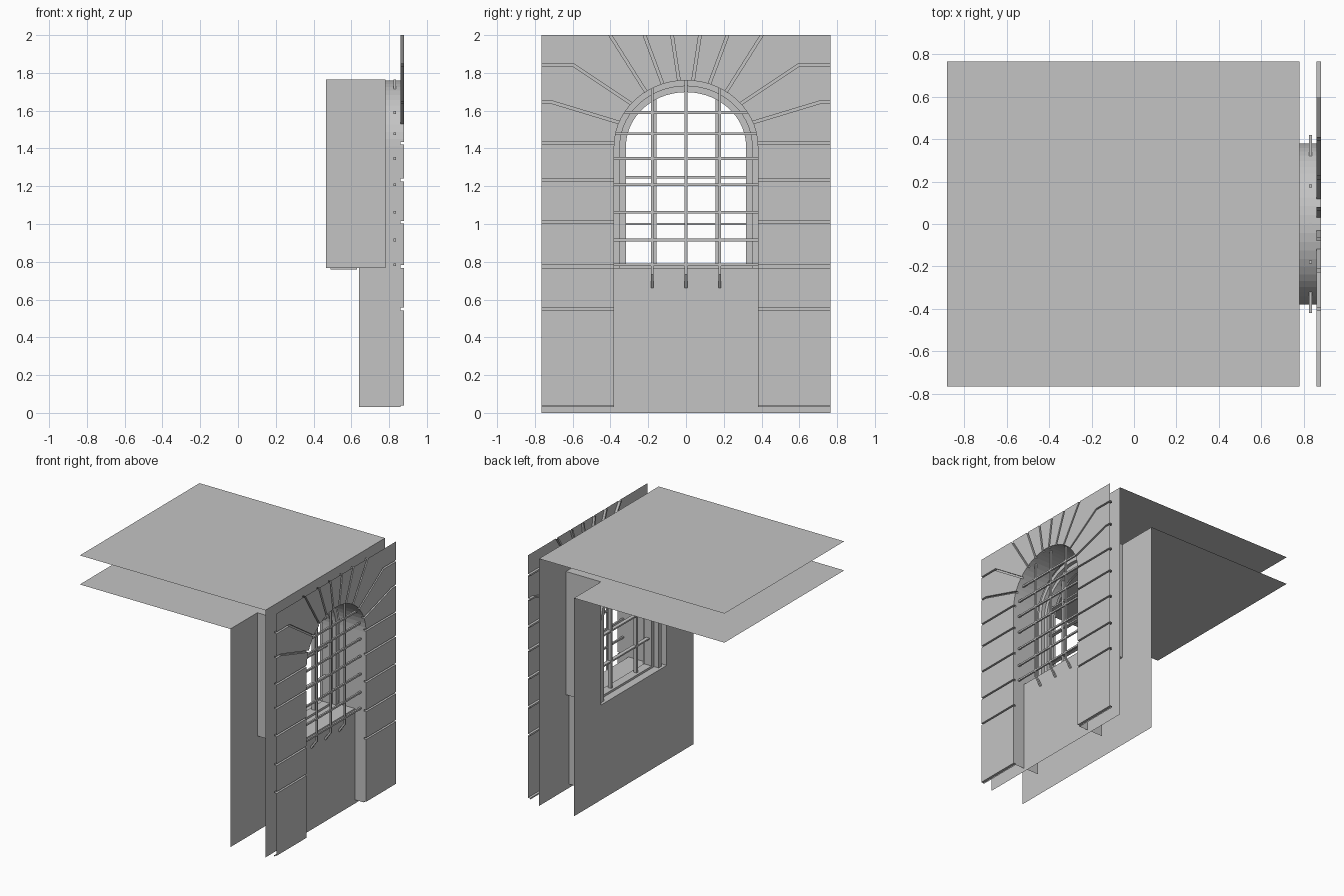
import bpy, bmesh
from math import cos, sin, pi
from mathutils import Vector

cube = bpy.data.objects.get("Cube")
if cube:
    bpy.data.objects.remove(cube, do_unlink=True)

stone = bpy.data.materials.new("stone_grey")
stone.use_nodes = True
GREY = (0.55, 0.55, 0.55, 1)
stone.diffuse_color = GREY
stone.node_tree.nodes["Principled BSDF"].inputs["Base Color"].default_value = GREY

HALF = 0.765                 # half width of the bay
OUT, WALL, ROOM = 0.88, 0.78, 0.467   # facade, wall and room planes in x
SILL, HEAD, JAMB = 0.768, 1.765, 0.42


def finish(name, bm, solid=True):
    if solid:
        bmesh.ops.recalc_face_normals(bm, faces=bm.faces)
    mesh = bpy.data.meshes.new(name)
    bm.to_mesh(mesh)
    bm.free()
    mesh.materials.append(stone)
    obj = bpy.data.objects.new(name, mesh)
    bpy.context.collection.objects.link(obj)
    return obj


def prism(bm, outline, axis, a, b):
    """Extrude an outline along x (outline in y, z) or y (outline in x, z)."""
    def place(p, d):
        return (d, p[0], p[1]) if axis == "x" else (p[0], d, p[1])
    face = bm.faces.new([bm.verts.new(place(p, a)) for p in outline])
    new = bmesh.ops.extrude_face_region(bm, geom=[face])["geom"]
    move = Vector(place((0, 0), b - a))
    bmesh.ops.translate(bm, vec=move, verts=[v for v in new if isinstance(v, bmesh.types.BMVert)])
    if not face.is_valid or len(face.link_loops if hasattr(face, "link_loops") else face.loops) == 0:
        return
    if all(len(e.link_faces) < 2 for e in face.edges):
        bm.faces.new(list(face.verts))


def ribbon(path, width):
    """Outline of a mitred strip that follows a path."""
    pts = [Vector(p) for p in path]
    left, right = [], []
    for i, p in enumerate(pts):
        dirs = [(pts[k + 1] - pts[k]).normalized() for k in (i - 1, i) if 0 <= k < len(pts) - 1]
        normals = [Vector((-d.y, d.x)) for d in dirs]
        n = sum(normals, Vector((0, 0))).normalized()
        n *= width / 2 / n.dot(normals[0])
        left.append(p + n)
        right.append(p - n)
    return left + right[::-1]


def arch(w, base, segments=28, spring=1.41):
    """Round-headed outline, from the left foot to the right foot."""
    rise = 1.76 - (0.38 - w) - spring
    curve = [(-w * cos(pi * i / segments), spring + rise * sin(pi * i / segments))
             for i in range(segments + 1)]
    return [(-w, base)] + curve + [(w, base)]


def box(bm, x, y, z):
    prism(bm, [(y[0], z[0]), (y[1], z[0]), (y[1], z[1]), (y[0], z[1])], "x", *x)


def quad(bm, *corners):
    bm.faces.new([bm.verts.new(c) for c in corners])


def wall(name, x, top):
    """Thin upright wall with a rectangular window opening."""
    bm = bmesh.new()
    parts = [(-HALF, -JAMB, 0, top), (JAMB, HALF, 0, top), (-JAMB, JAMB, 0, SILL)]
    if top > HEAD:
        parts.append((-JAMB, JAMB, HEAD, top))
    for y0, y1, z0, z1 in parts:
        quad(bm, (x, y0, z0), (x, y1, z0), (x, y1, z1), (x, y0, z1))
    finish(name, bm, False)


def slab(name, x1, z):
    bm = bmesh.new()
    quad(bm, (-OUT, -HALF, z), (x1, -HALF, z), (x1, HALF, z), (-OUT, HALF, z))
    finish(name, bm, False)


# Roof, ceiling and the two walls
slab("roof", WALL, 2.0)
slab("ceiling", ROOM, HEAD)
wall("outer_wall", WALL, 2.0)
wall("inner_wall", ROOM, HEAD)

# Window recess between the walls
bm = bmesh.new()
ring = [(-JAMB, SILL), (JAMB, SILL), (JAMB, HEAD), (-JAMB, HEAD)]
for (y0, z0), (y1, z1) in zip(ring, ring[1:] + ring[:1]):
    quad(bm, (ROOM, y0, z0), (ROOM, y1, z1), (WALL, y1, z1), (WALL, y0, z0))
finish("window_recess", bm, False)

# Stone facade with an arched opening
BASE = 0.03
bm = bmesh.new()
prism(bm, [(-HALF, BASE)] + arch(0.38, BASE) + [(HALF, BASE), (HALF, 2), (-HALF, 2)], "x", 0.64, OUT)
facade = finish("stone_facade", bm)

# Joints between the stone blocks
joints = [[(0.8, z), (0.36, z)] for z in (0.55, 0.775, 1.01, 1.233, 1.428)]
joints += [[(0.8, 0.02), (0.36, 0.02)],
           [(0.8, 1.645), (0.71, 1.645), (0.33, 1.53)],
           [(0.8, 1.843), (0.6, 1.843), (0.28, 1.63)],
           [(0.427, 2.04), (0.2, 1.68)],
           [(0.235, 2.04), (0.112, 1.71)],
           [(0.08, 2.04), (0.033, 1.73)]]
bm = bmesh.new()
for path in joints:
    width = 0.04 if path[0][1] < 0.1 else 0.014
    for side in (-1, 1):
        prism(bm, ribbon([(side * y, z) for y, z in path], width), "x", 0.86, 0.9)
cutter = finish("joint_cutter", bm)
cutter.hide_render = True
mod = facade.modifiers.new("joints", "BOOLEAN")
mod.operation, mod.solver, mod.object = "DIFFERENCE", "EXACT", cutter
bpy.context.view_layer.objects.active = facade
bpy.ops.object.modifier_apply(modifier=mod.name)
bpy.data.objects.remove(cutter, do_unlink=True)

# Leave the facade as an open shell: front, joints and reveal only
bm = bmesh.new()
bm.from_mesh(facade.data)
hidden = []
for f in bm.faces:
    c = f.calc_center_median()
    if c.x < 0.65 or abs(c.y) > HALF - 0.002 or c.z > 1.998 or c.z < BASE + 0.001:
        hidden.append(f)
bmesh.ops.delete(bm, geom=hidden, context="FACES")
bm.to_mesh(facade.data)
bm.free()

# Stepped window frame and glazing bars
for name, outer, inner, x0, x1 in (("outer_frame", 0.385, 0.35, 0.49, 0.63),
                                   ("inner_frame", 0.352, 0.318, 0.53, 0.6)):
    bm = bmesh.new()
    prism(bm, arch(outer, 0.758) + arch(inner, 0.758)[::-1], "x", x0, x1)
    finish(name, bm)
bm = bmesh.new()
box(bm, (0.53, 0.6), (-0.35, 0.35), (0.758, 0.785))
finish("frame_bottom_rail", bm)
bm = bmesh.new()
for y in (-0.163, 0.163):
    box(bm, (0.55, 0.58), (y - 0.008, y + 0.008), (0.77, 1.66))
for z in (1.0, 1.247, 1.478):
    box(bm, (0.55, 0.58), (-0.33, 0.33), (z - 0.006, z + 0.006))
finish("glazing_bars", bm)

# Iron grille: level bars and upright bars hooked back into the wall
T = 0.007
bm = bmesh.new()
for z in (0.785, 0.915, 1.062, 1.207, 1.347, 1.477, 1.59):
    box(bm, (0.83 - T, 0.83 + T), (-JAMB, JAMB), (z - T, z + T))
finish("grille_level_bars", bm)
bm = bmesh.new()
for y in (-0.178, 0, 0.178):
    prism(bm, ribbon([(WALL, 0.665), (0.83, 0.735), (0.83, 1.765)], 2 * T), "y", y - T, y + T)
finish("grille_upright_bars", bm)
